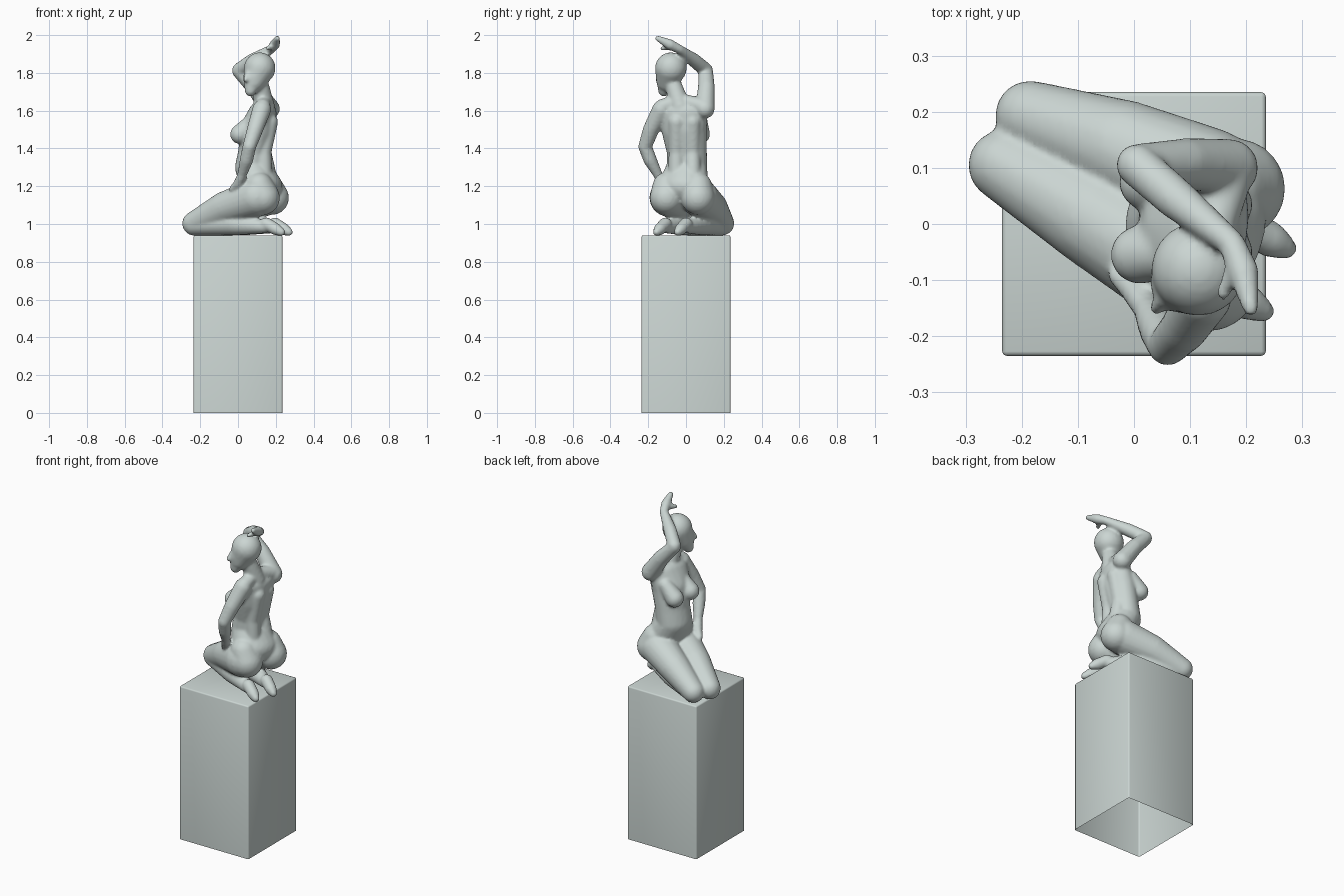
import bpy, bmesh
from mathutils import Vector, Matrix

cube = bpy.data.objects.get("Cube")
if cube:
    bpy.data.objects.remove(cube, do_unlink=True)

stone = bpy.data.materials.new("pale_grey_stone")
stone.use_nodes = True
stone.diffuse_color = (0.60, 0.67, 0.65, 1)
shader = stone.node_tree.nodes["Principled BSDF"]
shader.inputs["Base Color"].default_value = stone.diffuse_color
shader.inputs["Roughness"].default_value = 0.7


def make_object(name, bm):
    mesh = bpy.data.meshes.new(name)
    bm.to_mesh(mesh)
    bm.free()
    mesh.materials.append(stone)
    mesh.shade_smooth()
    obj = bpy.data.objects.new(name, mesh)
    bpy.context.collection.objects.link(obj)
    return obj


# Plinth: open underneath, with softened edges
bm = bmesh.new()
bmesh.ops.create_cube(bm, size=1, matrix=Matrix.Translation((0, 0, 0.47)) @ Matrix.Diagonal((0.47, 0.47, 0.94, 1)))
bottom = [f for f in bm.faces if f.normal.z < -0.5]
bmesh.ops.delete(bm, geom=bottom, context='FACES_ONLY')
edges = [e for e in bm.edges if len(e.link_faces) == 2]
bmesh.ops.bevel(bm, geom=edges, offset=0.008, segments=2, profile=0.5, affect='EDGES')
make_object("plinth", bm)

# Sculpted figure: hulled blobs, later fused into one skin
body = bmesh.new()


def blob(x, y, z, r, scale=(1, 1, 1), yaw=0.0):
    return (Vector((x, y, z)), Vector(scale) * r, yaw)


def sculpt(*blobs):
    """Closed hull around one or more ellipsoids."""
    part = bmesh.new()
    for centre, radii, yaw in blobs:
        m = Matrix.Translation(centre) @ Matrix.Rotation(yaw, 4, 'Z') @ Matrix.Diagonal((*radii, 1))
        bmesh.ops.create_icosphere(part, subdivisions=3, radius=1, matrix=m)
    if len(blobs) > 1:
        hull = bmesh.ops.convex_hull(part, input=part.verts[:])
        inside = [v for v in hull["geom_interior"] if isinstance(v, bmesh.types.BMVert)]
        bmesh.ops.delete(part, geom=inside, context='VERTS')
        # keep only the hull skin
        loose = [f for f in part.faces if any(len(e.link_faces) != 2 for e in f.edges)]
        if loose:
            bmesh.ops.delete(part, geom=part.verts[:], context='VERTS')
            for centre, radii, yaw in blobs:
                m = Matrix.Translation(centre) @ Matrix.Rotation(yaw, 4, 'Z') @ Matrix.Diagonal((*radii, 1))
                bmesh.ops.create_icosphere(part, subdivisions=3, radius=1, matrix=m)
            bmesh.ops.delete(part, geom=part.edges[:], context='EDGES_FACES')
            bmesh.ops.convex_hull(part, input=part.verts[:])
    bmesh.ops.recalc_face_normals(part, faces=part.faces[:])
    mesh = bpy.data.meshes.new("part")
    part.to_mesh(mesh)
    part.free()
    body.from_mesh(mesh)
    bpy.data.meshes.remove(mesh)


def limb(*points):
    """Tapering chain through (x, y, z, radius) points."""
    for a, b in zip(points, points[1:]):
        sculpt(blob(*a), blob(*b))


# Torso
pelvis = blob(0.125, -0.015, 1.2, 0.1, (1.05, 1.4, 0.9), -0.4)
belly = blob(0.075, 0.005, 1.3, 0.09, (1, 1.2, 1), -0.25)
waist = blob(0.087, 0.005, 1.38, 0.085, (1, 1.26, 1), -0.2)
ribs = blob(0.105, -0.01, 1.5, 0.09, (1.05, 1.35, 1), -0.15)
collar = blob(0.13, -0.015, 1.59, 0.062, (1.15, 2.1, 1), -0.2)
for lower, upper in ((pelvis, belly), (belly, waist), (waist, ribs), (ribs, collar)):
    sculpt(lower, upper)
for y in (-0.05, 0.035):   # back muscles flanking the spine
    limb((0.15 + y / 4, y, 1.26, 0.045), (0.135, y, 1.38, 0.042), (0.167, y, 1.54, 0.045))
for x, y in ((0.01, -0.055), (0.025, 0.075)):   # bust
    sculpt(blob(x, y, 1.475, 0.052), blob(x + 0.06, y, 1.54, 0.04))
for x, y in ((0.18, 0.063), (0.132, -0.102)):   # seat
    sculpt(blob(x, y, 1.138, 0.09), blob(x - 0.02, y, 1.2, 0.075))

# Neck and shoulders
limb((0.14, -0.03, 1.62, 0.055), (0.12, -0.065, 1.73, 0.045))
sculpt(blob(0.14, -0.035, 1.655, 0.035), blob(0.13, -0.125, 1.62, 0.042))
sculpt(blob(0.14, -0.025, 1.655, 0.035), blob(0.17, 0.1, 1.62, 0.046))

# Head turned to its left
skull = blob(0.115, -0.08, 1.825, 0.084, (1, 1, 1))
sculpt(skull, blob(0.086, -0.1, 1.755, 0.057))
sculpt(blob(0.088, -0.1, 1.78, 0.06), blob(0.066, -0.117, 1.705, 0.03))
sculpt(blob(0.05, -0.137, 1.795, 0.012), blob(0.04, -0.15, 1.762, 0.013))

# Raised right arm with hand over the head
limb((0.17, 0.1, 1.61, 0.052), (0.09, 0.108, 1.72, 0.045), (0.006, 0.105, 1.81, 0.038))
limb((0.006, 0.105, 1.815, 0.038), (0.075, 0.045, 1.865, 0.037), (0.175, -0.035, 1.925, 0.024))
limb((0.175, -0.035, 1.925, 0.024), (0.195, -0.085, 1.95, 0.028), (0.208, -0.15, 1.983, 0.015))
limb((0.185, -0.07, 1.94, 0.02), (0.158, -0.125, 1.93, 0.012))

# Lowered left arm with hand on the thigh
limb((0.125, -0.13, 1.605, 0.05), (0.09, -0.185, 1.5, 0.043), (0.06, -0.217, 1.41, 0.036))
limb((0.06, -0.217, 1.41, 0.036), (0.045, -0.19, 1.34, 0.036), (0.02, -0.145, 1.255, 0.024))
limb((0.02, -0.145, 1.255, 0.026), (0.0, -0.115, 1.21, 0.026), (-0.03, -0.09, 1.185, 0.018))

# Folded legs: thigh, calf, foot
limb((0.13, 0.07, 1.14, 0.102), (-0.02, 0.135, 1.085, 0.087), (-0.185, 0.193, 1.003, 0.063))
limb((0.1, -0.092, 1.14, 0.102), (-0.07, 0.01, 1.085, 0.087), (-0.233, 0.105, 1.003, 0.063))
limb((-0.185, 0.188, 0.996, 0.058), (0.03, 0.085, 1.0, 0.06), (0.185, 0.005, 0.985, 0.034))
limb((-0.233, 0.1, 0.996, 0.058), (-0.02, -0.02, 1.0, 0.06), (0.14, -0.105, 0.985, 0.034))
for x, y, dx, dy in ((0.195, 0.0, 0.075, -0.043), (0.15, -0.11, 0.08, -0.045)):
    limb((x, y, 1.0, 0.035), (x + dx * 0.65, y + dy * 0.65, 0.972, 0.032), (x + dx, y + dy, 0.957, 0.021))

# Fuse and soften
figure = make_object("kneeling_figure", body)
fuse = figure.modifiers.new("fuse", 'REMESH')
fuse.mode = 'VOXEL'
fuse.voxel_size = 0.008
fuse.use_smooth_shade = True
soften = figure.modifiers.new("soften", 'SMOOTH')
soften.factor = 0.5
soften.iterations = 6
